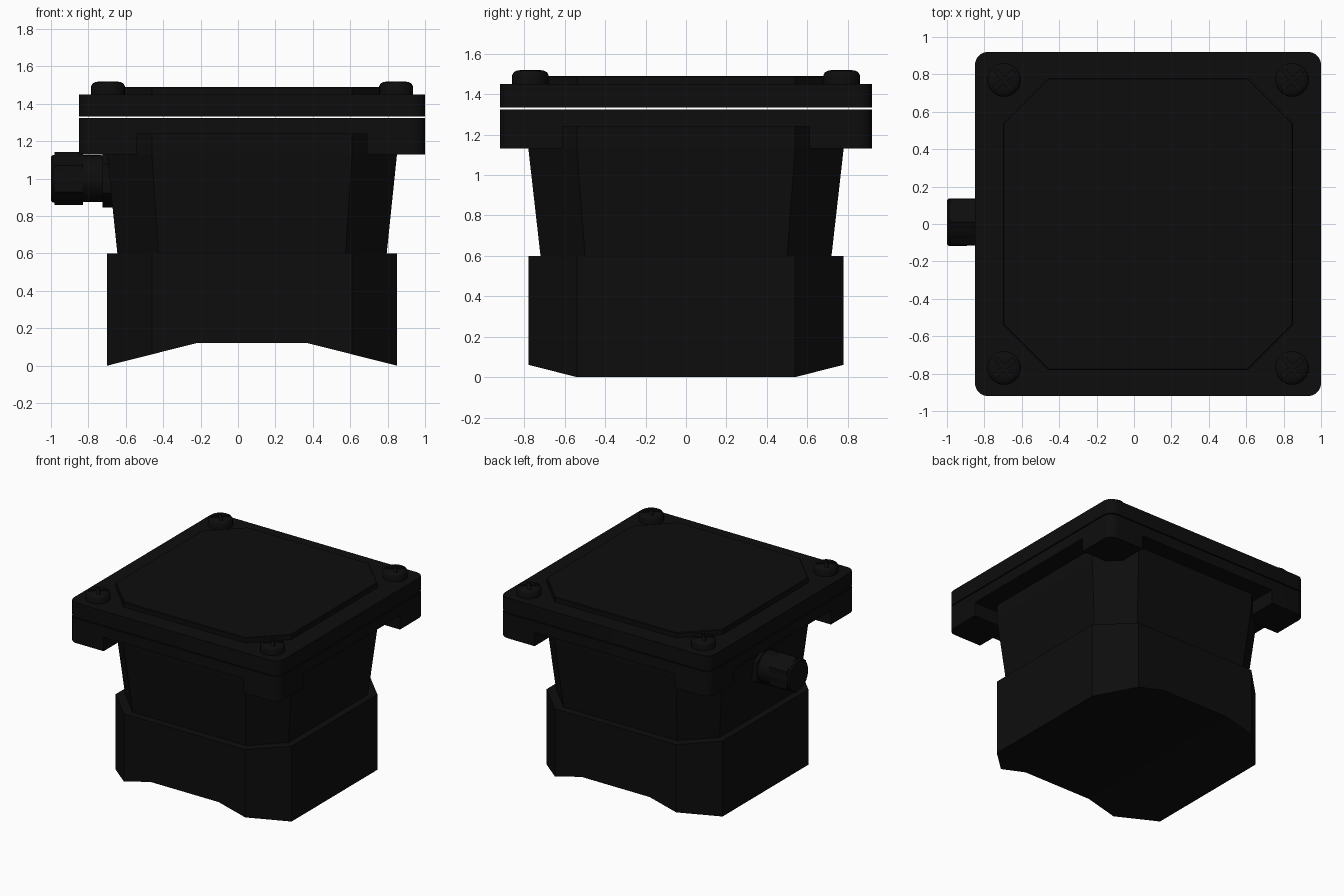
import bpy, bmesh, math
from mathutils import Vector

if "Cube" in bpy.data.objects:
    bpy.data.objects.remove(bpy.data.objects["Cube"])

CX = 0.075  # body centre in x
black = bpy.data.materials.new("black_plastic")
black.diffuse_color = (0.004, 0.004, 0.004, 1)
black.use_nodes = True
black.node_tree.nodes["Principled BSDF"].inputs["Base Color"].default_value = black.diffuse_color


def add_object(name, bm, loc=(CX, 0, 0), smooth=False):
    bmesh.ops.recalc_face_normals(bm, faces=bm.faces)
    mesh = bpy.data.meshes.new(name)
    bm.to_mesh(mesh)
    bm.free()
    mesh.materials.append(black)
    ob = bpy.data.objects.new(name, mesh)
    ob.location = loc
    bpy.context.collection.objects.link(ob)
    if smooth:
        smooth_object(ob)
    return ob


def smooth_object(ob):
    bpy.ops.object.select_all(action='DESELECT')
    ob.select_set(True)
    bpy.context.view_layer.objects.active = ob
    bpy.ops.object.shade_smooth_by_angle(angle=math.radians(35))


def loft(rings):
    """Closed solid through rings of 3D points."""
    bm = bmesh.new()
    loops = [[bm.verts.new(p) for p in ring] for ring in rings]
    n = len(loops[0])
    for a, b in zip(loops, loops[1:]):
        for i in range(n):
            j = (i + 1) % n
            bm.faces.new((a[i], a[j], b[j], b[i]))
    bm.faces.new(loops[0][::-1])
    bm.faces.new(loops[-1])
    return bm


def octagon(hx, hy, c, z):
    pts = [(hx, hy - c), (hx - c, hy)]
    pts += [(-x, y) for x, y in pts[::-1]]
    pts += [(-x, -y) for x, y in pts]
    return [(x, y, z) for x, y in pts]


def corner_arc(hx, hy, r, sx, sy, steps=8):
    pts = []
    for i in range(steps + 1):
        a = math.pi / 2 * i / steps
        pts.append((sx * (hx - r + r * math.cos(a)), sy * (hy - r + r * math.sin(a))))
    return pts if sx * sy > 0 else pts[::-1]


def at_z(pts, z):
    return [(x, y, z) for x, y in pts]


def lathe_x(name, profile, sides, turn=0.0, smooth=True):
    """Solid of revolution about the gland axis; profile is (x, radius)."""
    rings = [[(x, r * math.sin(turn + math.tau * i / sides), r * math.cos(turn + math.tau * i / sides))
              for i in range(sides)] for x, r in profile]
    return add_object(name, loft(rings), (0, 0.01, 1.0), smooth)


# Lower body: octagonal block with an arched underside
bm = loft([octagon(0.775, 0.78, 0.24, 0), octagon(0.775, 0.78, 0.24, 0.6)])
for x in (-0.3, 0.3):
    bmesh.ops.bisect_plane(bm, geom=bm.verts[:] + bm.edges[:] + bm.faces[:],
                           plane_co=(x, 0, 0), plane_no=(1, 0, 0))
for v in bm.verts:
    if v.co.z < 0.01:
        v.co.z = 0.12 * min(1, (0.775 - abs(v.co.x)) / 0.475)
add_object("lower_body", bm)

# Upper body: tapered neck rising into the flange
add_object("upper_body", loft([octagon(0.72, 0.72, 0.22, 0.6),
                               octagon(0.775, 0.78, 0.24, 1.13),
                               octagon(0.775, 0.78, 0.24, 1.25)]))

# Flange and lid, separated by a thin gap
HX, HY, R = 0.925, 0.92, 0.07
rim = []
for sx, sy in ((1, 1), (-1, 1), (-1, -1), (1, -1)):
    rim += corner_arc(HX, HY, R, sx, sy)
    # Corner boss below the flange
    boss = corner_arc(HX, HY, R, sx, sy)
    a, b = (0.615, sy * HY), (sx * HX, 0.61)
    top, side = (sx * 0.615, sy * HY), (sx * HX, sy * 0.61)
    inner = (sx * 0.615, sy * 0.61)
    boss += [top, inner, side] if sx * sy > 0 else [side, inner, top]
    add_object("corner_boss", loft([at_z(boss, 1.13), at_z(boss, 1.24)]), smooth=True)
add_object("flange", loft([at_z(rim, 1.24), at_z(rim, 1.325)]), smooth=True)
add_object("lid", loft([at_z(rim, 1.333), at_z(rim, 1.45)]), smooth=True)

# Raised panel on the lid
add_object("lid_panel", loft([octagon(0.775, 0.78, 0.24, 1.45),
                              octagon(0.775, 0.78, 0.24, 1.485),
                              octagon(0.77, 0.775, 0.238, 1.49)]))

# Screws: rounded heads with a cross recess
prof = [(0.09, 0), (0.09, 0.045), (0.083, 0.058), (0.068, 0.066), (0.045, 0.07)]
rings = [[(r * math.cos(math.tau * i / 32), r * math.sin(math.tau * i / 32), z)
          for i in range(32)] for r, z in prof]
screw = add_object("screw", loft(rings))
cutters = []
for k in range(2):
    bm = bmesh.new()
    bmesh.ops.create_cube(bm, size=1)
    bmesh.ops.scale(bm, vec=Vector((0.14, 0.024, 0.06)), verts=bm.verts)
    cut = add_object("slot_cutter", bm, (CX, 0, 0.077))
    cut.rotation_euler.z = math.radians(40 + 90 * k)
    cut.hide_render = True
    cutters.append(cut)
    mod = screw.modifiers.new("slot", 'BOOLEAN')
    mod.operation = 'DIFFERENCE'
    mod.solver = 'EXACT'
    mod.object = cut
dg = bpy.context.evaluated_depsgraph_get()
dg.update()
head = bpy.data.meshes.new_from_object(screw.evaluated_get(dg))
screw.modifiers.clear()
screw.data = head
for cut in cutters:
    bpy.data.objects.remove(cut)
smooth_object(screw)
for i, (sx, sy) in enumerate(((1, 1), (-1, 1), (-1, -1), (1, -1))):
    ob = screw if i == 0 else screw.copy()
    if i:
        bpy.context.collection.objects.link(ob)
    ob.location = (CX + sx * 0.77, sy * 0.77, 1.45)

# Cable gland on the left side
lathe_x("gland_cap", [(-1.0, 0.118), (-0.99, 0.127), (-0.72, 0.125)], 32)
lathe_x("gland_nut", [(-0.98, 0.142), (-0.83, 0.142)], 6, smooth=False)
lathe_x("gland_collar", [(-0.725, 0.155), (-0.66, 0.155)], 6, smooth=False)
